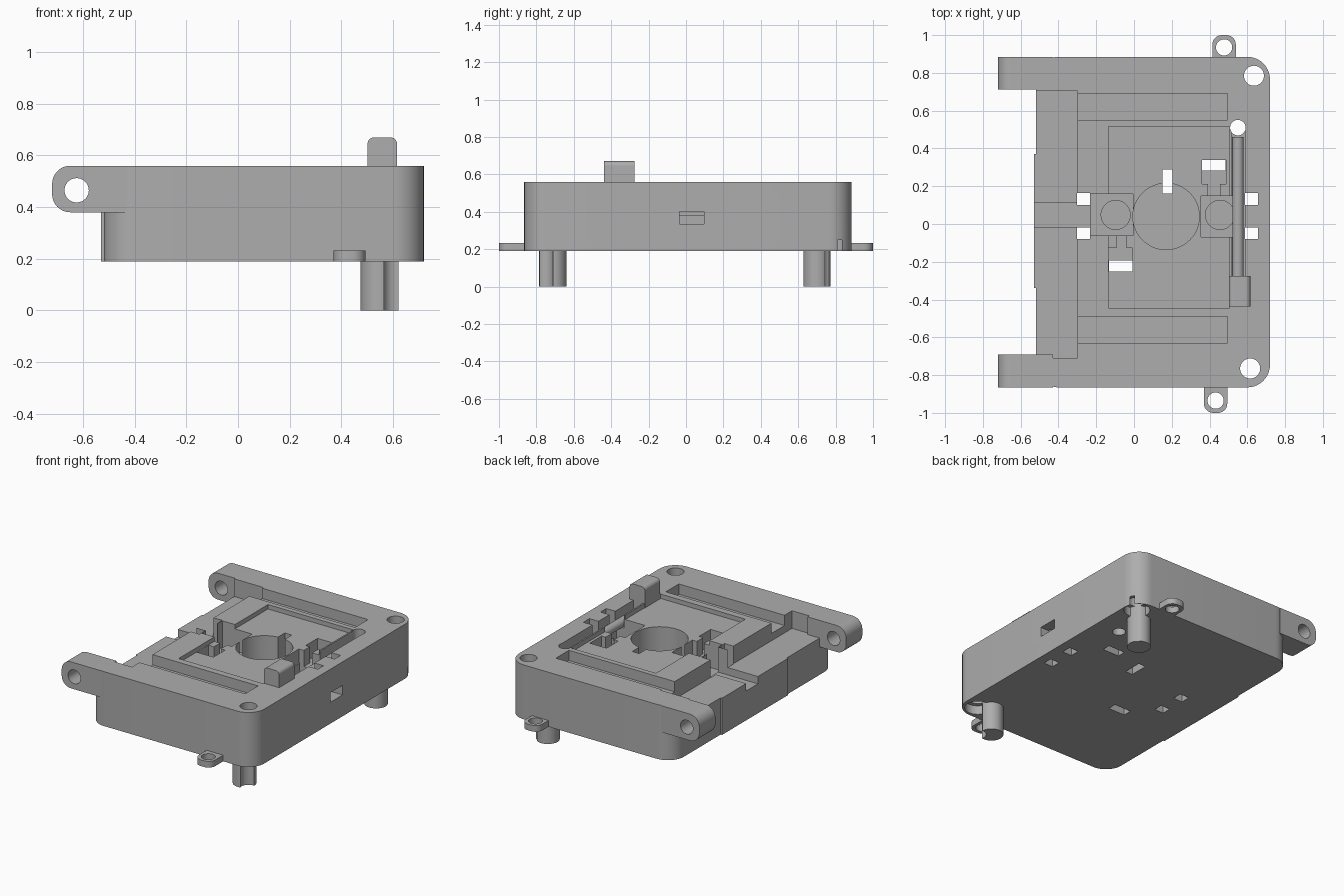
import bpy, bmesh
from math import radians
from mathutils import Matrix, Vector

if "Cube" in bpy.data.objects:
    bpy.data.objects.remove(bpy.data.objects["Cube"], do_unlink=True)

grey = bpy.data.materials.new("plain grey")
grey.use_nodes = True
COLOUR = (0.42, 0.42, 0.42, 1)
grey.diffuse_color = COLOUR
grey.node_tree.nodes["Principled BSDF"].inputs["Base Color"].default_value = COLOUR


def make(name, bm):
    mesh = bpy.data.meshes.new(name)
    bmesh.ops.recalc_face_normals(bm, faces=bm.faces)
    bm.to_mesh(mesh)
    bm.free()
    mesh.materials.append(grey)
    ob = bpy.data.objects.new(name, mesh)
    bpy.context.collection.objects.link(ob)
    return ob


def box(name, x, y, z, round_edges=None, radius=0):
    """Box from ranges; round_edges picks edges from (direction, midpoint)."""
    bm = bmesh.new()
    bmesh.ops.create_cube(bm, size=1)
    for v in bm.verts:
        v.co = Vector([r[0] if c < 0 else r[1] for c, r in zip(v.co, (x, y, z))])
    if round_edges:
        picked = []
        for e in bm.edges:
            a, b = (v.co for v in e.verts)
            d = b - a
            axis = max(range(3), key=lambda i: abs(d[i]))
            if round_edges("xyz"[axis], (a + b) / 2):
                picked.append(e)
        bmesh.ops.bevel(bm, geom=picked, offset=radius, segments=10,
                        affect='EDGES', profile=0.5)
    return make(name, bm)


def cylinder(name, centre, radius, length, axis="z"):
    bm = bmesh.new()
    bmesh.ops.create_cone(bm, cap_ends=True, segments=48, radius1=radius,
                          radius2=radius, depth=length)
    turn = Matrix.Rotation(radians(90), 4, 'X') if axis == "y" else Matrix()
    bmesh.ops.transform(bm, verts=bm.verts, matrix=Matrix.Translation(centre) @ turn)
    return make(name, bm)


def cut(ob, cutter):
    """Subtract a cutter, bake the result and discard the cutter."""
    mod = ob.modifiers.new("cut", 'BOOLEAN')
    mod.operation, mod.solver, mod.object = 'DIFFERENCE', 'EXACT', cutter
    deps = bpy.context.evaluated_depsgraph_get()
    deps.update()
    mesh = bpy.data.meshes.new_from_object(ob.evaluated_get(deps))
    ob.modifiers.clear()
    ob.data = mesh
    bpy.data.objects.remove(cutter, do_unlink=True)


def cut_box(ob, x, y, z):
    cut(ob, box("cutter", x, y, z))


def cut_hole(ob, x, y, radius, low=-0.2, high=0.8):
    cut(ob, cylinder("cutter", (x, y, (low + high) / 2), radius, high - low))


BASE, TOP, OVER = 0.19, 0.56, 0.8
screws = [(0.635, 0.785), (0.615, -0.765)]

# Main housing with rounded upright corners
body = box("housing", (-0.52, 0.72), (-0.865, 0.885), (BASE, TOP),
           lambda axis, m: axis == "z", 0.12)

# Hinge ledge and its central cable channel
cut_box(body, (-0.7, -0.3), (-0.71, 0.703), (0.44, OVER))
cut_box(body, (-0.7, -0.2), (-0.015, 0.11), (0.39, OVER))

# Long side slots and the shallow central tray
for y in [(0.55, 0.69), (-0.63, -0.49)]:
    cut_box(body, (-0.301, 0.495), y, (0.49, OVER))
cut_box(body, (-0.135, 0.505), (-0.445, 0.515), (0.53, OVER))

# Round well, square pockets and their round seats
cut_hole(body, 0.17, 0.04, 0.176, 0.26)
for x, y in [((-0.23, -0.005), (-0.06, 0.16)), ((0.355, 0.571), (-0.068, 0.147))]:
    cut_box(body, x, y, (0.38, OVER))
for x in (-0.097, 0.455):
    cut_hole(body, x, 0.048, 0.077, 0.33)

# Stepped terminal recesses beside the pockets
for x, y in [((0.392, 0.455), (0.14, 0.22)), ((0.36, 0.486), (0.212, 0.339)),
             ((-0.092, -0.04), (-0.14, -0.05)), ((-0.134, -0.008), (-0.25, -0.128))]:
    cut_box(body, x, y, (0.42, OVER))

# Slots that pass right through the floor
through = [((0.15, 0.203), (0.162, 0.288)), ((0.361, 0.485), (0.282, 0.338)),
           ((-0.133, -0.009), (-0.252, -0.193))]
for x in [(-0.302, -0.234), (0.588, 0.656)]:
    through += [(x, (0.1, 0.165)), (x, (-0.08, -0.018))]
for x, y in through:
    cut_box(body, x, y, (0, OVER))

# Rod groove with rounded end and drop hole, and the side window
cut_box(body, (0.515, 0.588), (-0.3, 0.51), (0.47, OVER))
cut_hole(body, 0.55, 0.51, 0.041)
cut_box(body, (0.55, 0.8), (-0.035, 0.095), (0.335, 0.4))

# Corner screw holes, widened underneath
for x, y in screws:
    cut_hole(body, x, y, 0.053)
    cut_hole(body, x, y, 0.08, 0, 0.25)
parts = [body]

# Raised strip on the hinge side
strip = box("hinge_strip", (-0.53, -0.5), (-0.34, 0.37), (BASE, 0.44))
cut_box(strip, (-0.7, 0), (-0.015, 0.11), (0.39, OVER))
parts.append(strip)

# Hinge arms
for name, y in [("back_hinge_arm", (0.713, 0.885)), ("front_hinge_arm", (-0.865, -0.692))]:
    arm = box(name, (-0.72, -0.43), y, (0.38, TOP),
              lambda axis, m: axis == "y" and m.x < -0.6, 0.07)
    cut(arm, cylinder("cutter", (-0.625, 0, 0.465), 0.047, 3, "y"))
    parts.append(arm)

# Mounting ears
for name, x, y, side in [("back_ear", 0.477, (0.86, 1.0), 1),
                         ("front_ear", 0.432, (-1.0, -0.84), -1)]:
    ear = box(name, (x - 0.062, x + 0.062), y, (BASE, 0.232),
              lambda axis, m, s=side: axis == "z" and m.y * s > 0.95, 0.05)
    cut_hole(ear, x, side * 0.935, 0.043)
    parts.append(ear)

# Locating pins, notched by the screw holes
for name, y, screw in [("back_pin", 0.7, screws[0]), ("front_pin", -0.712, screws[1])]:
    pin = cylinder(name, (0.548, y, 0.135), 0.073, 0.27)
    cut_hole(pin, *screw, 0.053)
    parts.append(pin)

# Slider rod and its thumb block
parts.append(cylinder("slider_rod", (0.551, 0.09, 0.49), 0.03, 0.74, "y"))
parts.append(box("thumb_block", (0.502, 0.616), (-0.438, -0.275), (0.46, 0.67),
                 lambda axis, m: axis == "y" and m.z > 0.6, 0.025))

# Smooth curved faces and keep edges crisp
bpy.ops.object.select_all(action='DESELECT')
for ob in parts:
    ob.select_set(True)
bpy.context.view_layer.objects.active = body
bpy.ops.object.shade_smooth_by_angle(angle=radians(30))
